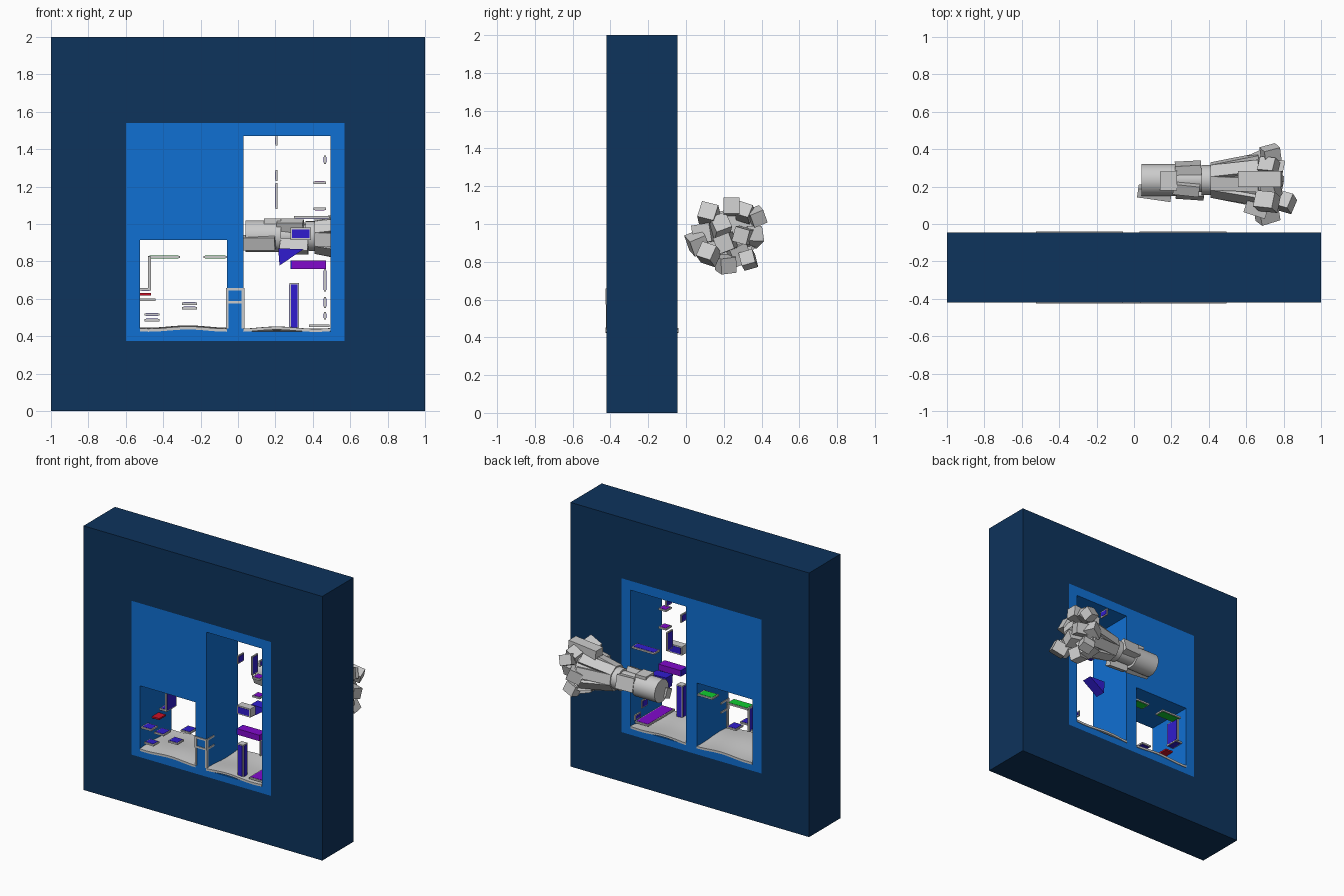
import bpy, bmesh, math, random
from mathutils import Vector, Matrix

if "Cube" in bpy.data.objects:
    bpy.data.objects.remove(bpy.data.objects["Cube"])

random.seed(4)


def mat(name, r, g, b):
    m = bpy.data.materials.new(name)
    m.diffuse_color = (r, g, b, 1)
    m.use_nodes = True
    m.node_tree.nodes["Principled BSDF"].inputs["Base Color"].default_value = m.diffuse_color
    return m


NAVY = mat("navy", 0.004, 0.033, 0.107)
BLUE = mat("blue", 0.005, 0.16, 0.65)
INDIGO = mat("indigo", 0.03, 0.012, 0.62)
PURPLE = mat("purple", 0.22, 0.003, 0.6)
GREEN = mat("green", 0.005, 0.6, 0.03)
RED = mat("red", 0.6, 0.005, 0.02)
YF, YB = -0.42, -0.045


def from_bmesh(name, bm, material=None):
    me = bpy.data.meshes.new(name)
    bmesh.ops.recalc_face_normals(bm, faces=bm.faces)
    bm.to_mesh(me)
    bm.free()
    ob = bpy.data.objects.new(name, me)
    bpy.context.collection.objects.link(ob)
    if material:
        me.materials.append(material)
    return ob


def box(name, x0, x1, y0, y1, z0, z1, material=None):
    bm = bmesh.new()
    bmesh.ops.create_cube(bm, size=1)
    for v in bm.verts:
        v.co = Vector(((x0 + x1) / 2 + v.co.x * (x1 - x0), (y0 + y1) / 2 + v.co.y * (y1 - y0),
                       (z0 + z1) / 2 + v.co.z * (z1 - z0)))
    return from_bmesh(name, bm, material)


def tilted(name, loc, size, rot):
    bm = bmesh.new()
    bmesh.ops.create_cube(bm, size=1)
    ob = from_bmesh(name, bm)
    ob.location, ob.scale = loc, size
    ob.rotation_euler = [math.radians(a) for a in rot]
    return ob


def plane_with_holes(name, outer, holes, material):
    """Slab between YF and YB built on a grid of cells with rectangular holes."""
    rects = [outer] + holes
    xs = sorted({r[i] for r in rects for i in (0, 1)})
    zs = sorted({r[i] for r in rects for i in (2, 3)})
    bm = bmesh.new()
    for a, b in zip(xs, xs[1:]):
        for c, d in zip(zs, zs[1:]):
            mx, mz = (a + b) / 2, (c + d) / 2
            if not any(h[0] < mx < h[1] and h[2] < mz < h[3] for h in holes):
                bm.faces.new([bm.verts.new((x, YF, z)) for x, z in ((a, c), (b, c), (b, d), (a, d))])
    bmesh.ops.remove_doubles(bm, verts=bm.verts, dist=1e-5)
    ext = bmesh.ops.extrude_face_region(bm, geom=bm.faces[:], use_keep_orig=True)
    bmesh.ops.translate(bm, vec=(0, YB - YF, 0), verts=[e for e in ext["geom"] if isinstance(e, bmesh.types.BMVert)])
    bmesh.ops.dissolve_limit(bm, angle_limit=0.01, verts=bm.verts, edges=bm.edges)
    return from_bmesh(name, bm, material)


def plate(name, lo, hi, material):
    """Grey tile with a coloured inset on both faces of its thinnest axis."""
    box(name + "_rim", lo[0], hi[0], lo[1], hi[1], lo[2], hi[2])
    thin = min(range(3), key=lambda i: hi[i] - lo[i])
    a, b = list(lo), list(hi)
    for i in range(3):
        g = -0.002 if i == thin else 0.008
        a[i] += g
        b[i] -= g
    box(name + "_panel", a[0], b[0], a[1], b[1], a[2], b[2], material)


# outer frame and inner wall with the two rooms
inner = (-0.6, 0.57, 0.375, 1.54)
plane_with_holes("outer_frame", (-1, 1, 0, 2), [inner], NAVY)
plane_with_holes("room_wall", inner, [(-0.525, -0.06, 0.435, 0.915), (0.03, 0.495, 0.425, 1.47)], BLUE)


# uneven floors, slightly raised at the sides with a low mound
def floor(name, x0, x1, base, phase):
    bm = bmesh.new()
    bmesh.ops.create_grid(bm, x_segments=20, y_segments=16, size=0.5)
    for v in bm.verts:
        u, w = v.co.x, v.co.y
        z = base + 0.006 * math.sin(7 * u + phase) + 0.005 * math.cos(6 * w + phase)
        v.co = Vector(((x0 + x1) / 2 + u * (x1 - x0), -0.2325 + w * 0.385, z))
    ext = bmesh.ops.extrude_face_region(bm, geom=bm.faces[:], use_keep_orig=True)
    for e in ext["geom"]:
        if isinstance(e, bmesh.types.BMVert):
            e.co.z -= 0.016
    ob = from_bmesh(name, bm)
    bpy.context.view_layer.objects.active = ob
    ob.select_set(True)
    bpy.ops.object.shade_smooth_by_angle(angle=math.radians(35))
    ob.select_set(False)


floor("left_floor", -0.525, -0.06, 0.447, 1.2)
floor("right_floor", 0.03, 0.495, 0.441, 2.4)

# bridge frame on the post between the rooms
for z in (0.575, 0.645):
    box("bridge_rail", -0.065, 0.035, YF - 0.005, -0.33, z, z + 0.014)
for x in (-0.065, 0.02):
    box("bridge_leg", x, x + 0.015, YF - 0.003, -0.4, 0.44, 0.59)
    box("bridge_side", x, x + 0.015, YF - 0.005, -0.4, 0.575, 0.659)

# tiles of the left room
T = 0.012
for x0, x1, y0, y1, z, m in (
        (-0.48, -0.31, -0.13, -0.05, 0.818, GREEN), (-0.185, -0.06, -0.13, -0.05, 0.818, GREEN),
        (-0.525, -0.465, -0.19, -0.09, 0.645, INDIGO), (-0.525, -0.44, -0.41, -0.33, 0.589, INDIGO),
        (-0.30, -0.22, -0.26, -0.17, 0.568, INDIGO), (-0.30, -0.22, -0.41, -0.33, 0.544, INDIGO),
        (-0.50, -0.42, -0.29, -0.20, 0.510, INDIGO), (-0.50, -0.42, -0.41, -0.34, 0.480, INDIGO)):
    plate("left_tile", (x0, y0, z), (x1, y1, z + T), m)
plate("left_upright_tile", (-0.48, -0.19, 0.645), (-0.466, -0.07, 0.825), INDIGO)
box("red_tile", -0.525, -0.465, -0.28, -0.20, 0.618, 0.63, RED)

# tiles of the right room
for x, y0, z0, z1 in ((0.2, -0.12, 1.42, 1.47), (0.2, -0.13, 1.08, 1.22), (0.2, -0.3, 1.23, 1.29),
                      (0.46, -0.41, 1.32, 1.365), (0.46, -0.4, 0.64, 0.76),
                      (0.46, -0.2, 0.55, 0.61), (0.46, -0.12, 0.49, 0.53)):
    plate("right_upright_tile", (x, y0, z0), (x + 0.01, y0 + 0.07, z1), INDIGO)
for x0, x1, y0, y1, z, m in ((0.405, 0.47, -0.41, -0.34, 1.215, PURPLE), (0.405, 0.47, -0.41, -0.34, 1.075, PURPLE),
                             (0.30, 0.49, -0.12, -0.05, 1.03, INDIGO), (0.38, 0.49, -0.41, -0.09, 0.45, PURPLE)):
    plate("right_tile", (x0, y0, z), (x1, y1, z + T), m)

# framed box, purple block and column
box("hanging_box", 0.28, 0.39, -0.41, -0.35, 0.915, 0.98)
box("hanging_box_face", 0.289, 0.381, -0.412, -0.348, 0.924, 0.971, INDIGO)
box("purple_block", 0.29, 0.47, -0.415, -0.34, 0.76, 0.805, PURPLE)
box("block_end", 0.28, 0.29, -0.415, -0.34, 0.76, 0.805, INDIGO)
box("column", 0.275, 0.325, -0.4, -0.35, 0.44, 0.685)
box("column_front", 0.283, 0.317, -0.402, -0.348, 0.44, 0.677, INDIGO)
box("column_sides", 0.273, 0.327, -0.392, -0.358, 0.44, 0.677, INDIGO)

# triangular wedge
bm = bmesh.new()
tri = ((0.215, 0.87), (0.35, 0.865), (0.222, 0.778))
f = bm.faces.new([bm.verts.new((x, -0.15, z)) for x, z in tri])
ext = bmesh.ops.extrude_face_region(bm, geom=[f], use_keep_orig=True)
bmesh.ops.translate(bm, vec=(0, 0.08, 0), verts=[e for e in ext["geom"] if isinstance(e, bmesh.types.BMVert)])
from_bmesh("wedge", bm, INDIGO)

# barrel behind the frame: stepped cylinders along x
CY, CZ = 0.235, 0.935


def barrel(name, x0, x1, r0, r1):
    bm = bmesh.new()
    bmesh.ops.create_cone(bm, cap_ends=True, segments=32, radius1=r0, radius2=r1, depth=x1 - x0,
                          matrix=Matrix.Translation(((x0 + x1) / 2, CY, CZ)) @ Matrix.Rotation(math.pi / 2, 4, "Y"))
    ob = from_bmesh(name, bm)
    bpy.context.view_layer.objects.active = ob
    ob.select_set(True)
    bpy.ops.object.shade_smooth_by_angle(angle=math.radians(30))
    ob.select_set(False)


barrel("barrel_head", 0.04, 0.23, 0.085, 0.085)
barrel("barrel_neck", 0.22, 0.37, 0.065, 0.065)
barrel("barrel_collar", 0.36, 0.43, 0.08, 0.08)
barrel("barrel_flare", 0.42, 0.68, 0.075, 0.13)

# slats along the barrel
for loc, size, rot in (((0.11, 0.165, 0.9), (0.18, 0.05, 0.07), (20, 0, -8)),
                       ((0.185, 0.23, 1.01), (0.09, 0.1, 0.04), (0, 0, 0)),
                       ((0.29, 0.29, 0.95), (0.14, 0.07, 0.1), (15, 0, 3)),
                       ((0.28, 0.19, 0.99), (0.14, 0.06, 0.06), (25, 0, -6)),
                       ((0.30, 0.17, 0.88), (0.15, 0.06, 0.07), (-20, 0, -4))):
    tilted("barrel_slat", loc, size, rot)
for i in range(8):
    a = i * math.pi / 4 + 0.2
    ob = tilted("flare_slat", (0, 0, 0), (0.26, 0.075, 0.04), (0, 0, 0))
    ob.matrix_world = (Matrix.Translation((0.54, CY, CZ)) @ Matrix.Rotation(a, 4, "X")
                       @ Matrix.Translation((0, 0, 0.095)) @ Matrix.Rotation(-0.2, 4, "Y")
                       @ Matrix.Diagonal((0.26, 0.075, 0.04, 1)))

# blocky cluster at the end
for x, y, z, s in ((0.71, 0.12, 1.05, 0.09), (0.72, 0.31, 1.06, 0.075), (0.73, 0.375, 1.04, 0.075),
                   (0.75, 0.30, 0.94, 0.08), (0.80, 0.12, 0.84, 0.085), (0.71, 0.06, 0.90, 0.09),
                   (0.72, 0.33, 0.81, 0.075), (0.70, 0.21, 0.79, 0.085), (0.72, 0.18, 0.99, 0.09),
                   (0.66, 0.10, 0.95, 0.1), (0.68, 0.35, 0.93, 0.085), (0.74, 0.21, 0.90, 0.09),
                   (0.66, 0.27, 0.84, 0.1)):
    tilted("cluster_block", (x, y, z), (s * 1.2, s, s), [random.uniform(-28, 28) for _ in range(3)])
tilted("cluster_top_block", (0.675, 0.24, 1.085), (0.23, 0.085, 0.085), (0, -6, 0))
